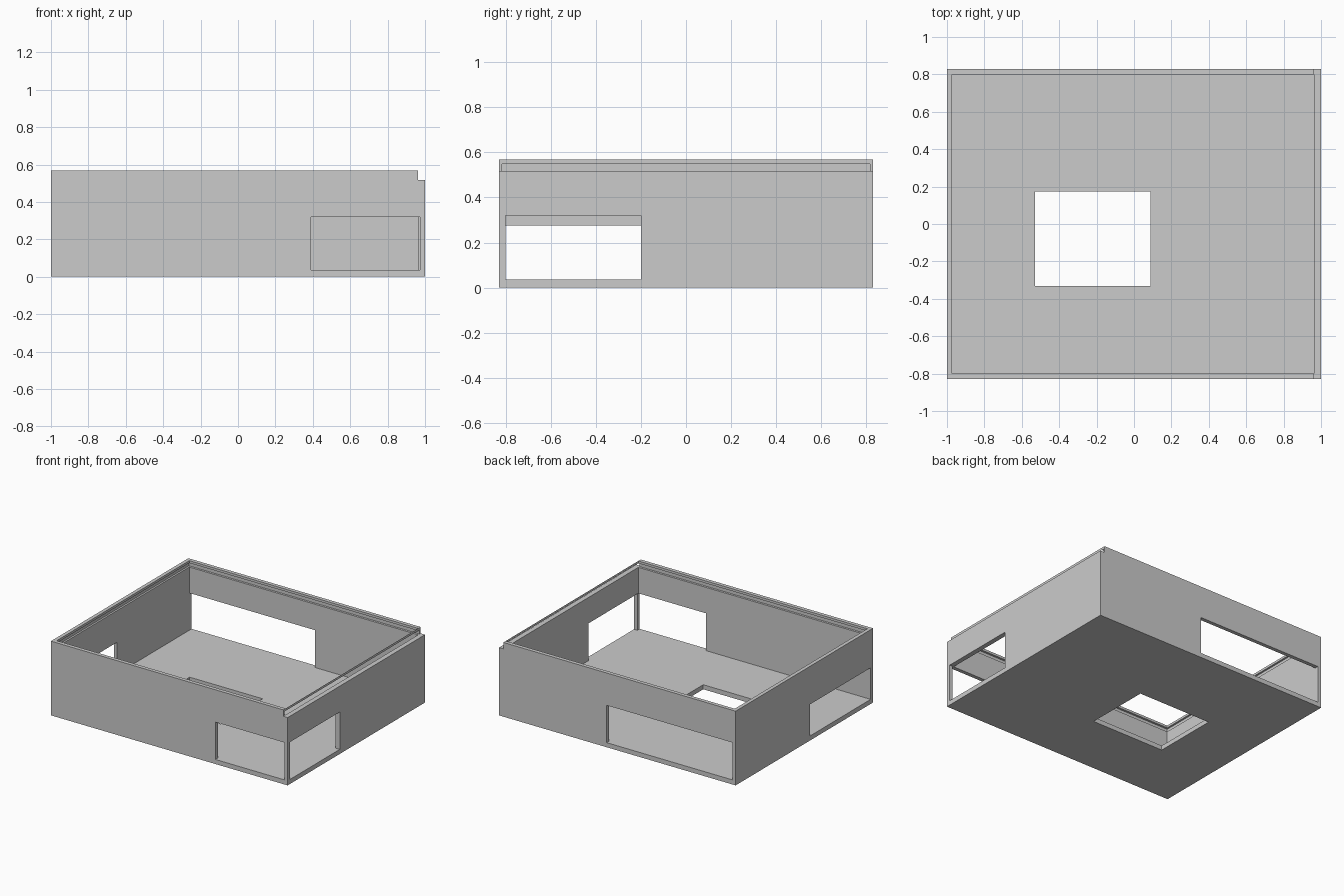
import bpy

cube = bpy.data.objects.get("Cube")
if cube:
    bpy.data.objects.remove(cube, do_unlink=True)

# Single grey plastic
grey = bpy.data.materials.new("grey plastic")
grey.use_nodes = True
colour = (0.6, 0.6, 0.6, 1)
grey.diffuse_color = colour
grey.node_tree.nodes["Principled BSDF"].inputs["Base Color"].default_value = colour


def box(name, x, y, z):
    """Box spanning the given (low, high) range on each axis."""
    spans = (x, y, z)
    bpy.ops.mesh.primitive_cube_add(size=1, location=[(a + b) / 2 for a, b in spans])
    ob = bpy.context.object
    ob.name = name
    for v in ob.data.vertices:
        for i, (a, b) in enumerate(spans):
            v.co[i] *= b - a
    ob.data.materials.append(grey)
    return ob


HX, HY, TOP = 1.0, 0.829, 0.567      # outer half sizes and height
IX0, IX1, IY = -0.972, 0.963, 0.8    # inner wall faces
FLOOR, LEDGE, LIP = 0.035, 0.518, 0.549
OUT = 1.2                            # beyond the outside

tray = box("tray", (-HX, HX), (-HY, HY), (0, TOP))

cutters = [
    # Interior, lid slot under the lip, and lowered end wall
    box("cavity_cutter", (IX0, IX1), (-IY, IY), (FLOOR, OUT)),
    box("lid_slot_cutter", (-0.986, OUT), (-0.816, 0.816), (LEDGE, LIP)),
    box("end_wall_cutter", (IX1, OUT), (-OUT, OUT), (LEDGE, OUT)),
    # Wall openings
    box("front_window_cutter", (0.39, 0.972), (-OUT, -0.79), (FLOOR, 0.32)),
    box("side_window_cutter", (0.95, OUT), (-IY, -0.2), (FLOOR, 0.32)),
    box("back_window_cutter", (IX0, 0.09), (0.79, OUT), (FLOOR, 0.32)),
    box("far_side_window_cutter", (-OUT, -0.96), (-IY, -0.07), (FLOOR, 0.276)),
    # Floor opening
    box("floor_hole_cutter", (-0.53, 0.087), (-0.332, 0.173), (-0.1, 0.1)),
]

# Cut everything out of the block, then drop the cutters
bpy.context.view_layer.objects.active = tray
for cutter in cutters:
    mod = tray.modifiers.new(cutter.name, "BOOLEAN")
    mod.operation = "DIFFERENCE"
    mod.solver = "EXACT"
    mod.object = cutter
    bpy.ops.object.modifier_apply(modifier=mod.name)
for cutter in cutters:
    bpy.data.objects.remove(cutter, do_unlink=True)
